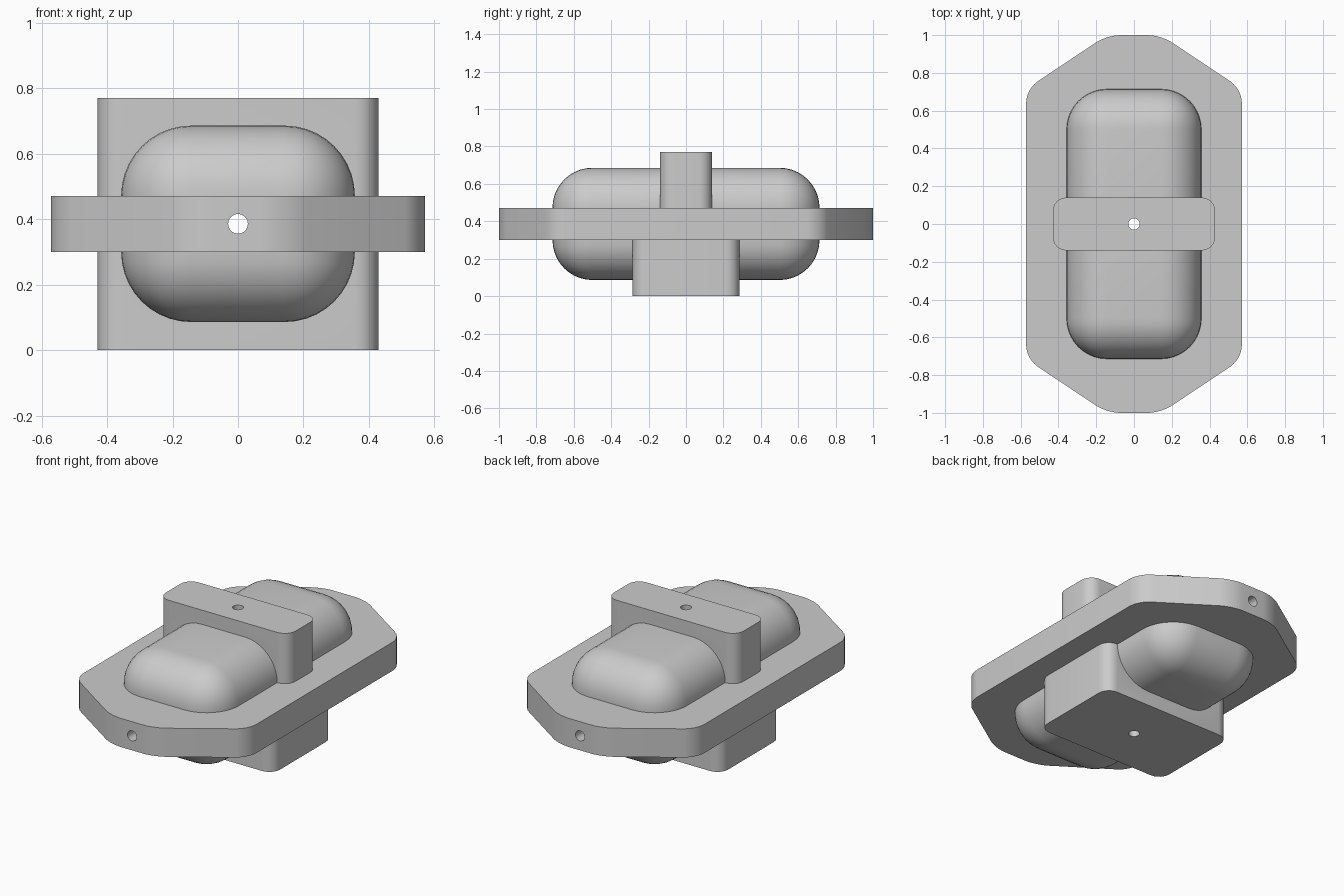
import bpy, bmesh, math
from mathutils import Matrix, Vector

if "Cube" in bpy.data.objects:
    bpy.data.objects.remove(bpy.data.objects["Cube"])

MID = 0.386  # height of the symmetry plane and of the lengthwise bore


def finish(bm, name):
    bmesh.ops.recalc_face_normals(bm, faces=bm.faces)
    mesh = bpy.data.meshes.new(name)
    bm.to_mesh(mesh)
    bm.free()
    ob = bpy.data.objects.new(name, mesh)
    bpy.context.collection.objects.link(ob)
    return ob


def prism(name, outline, z0, z1, radius=0.07):
    """Extruded outline with rounded vertical corners."""
    bm = bmesh.new()
    face = bm.faces.new([bm.verts.new((x, y, z0)) for x, y in outline])
    ext = bmesh.ops.extrude_face_region(bm, geom=[face])
    top = [g for g in ext["geom"] if isinstance(g, bmesh.types.BMVert)]
    bmesh.ops.translate(bm, verts=top, vec=(0, 0, z1 - z0))
    upright = [e for e in bm.edges if abs(e.verts[0].co.z - e.verts[1].co.z) > 0.01]
    bmesh.ops.bevel(bm, geom=upright, offset=radius, offset_type='OFFSET',
                    segments=6, profile=0.5, affect='EDGES')
    return finish(bm, name)


def rect(x, y):
    return [(-x, -y), (x, -y), (x, y), (-x, y)]


def rounded_box(name, half, radius, z):
    """Box with fully rounded edges and spherical corners."""
    bm = bmesh.new()
    bmesh.ops.create_cube(bm, size=2)
    bmesh.ops.scale(bm, verts=bm.verts, vec=half)
    bmesh.ops.translate(bm, verts=bm.verts, vec=(0, 0, z))
    bmesh.ops.bevel(bm, geom=bm.edges[:], offset=radius, segments=10,
                    profile=0.5, affect='EDGES')
    return finish(bm, name)


def drill(name, centre, axis):
    bm = bmesh.new()
    rot = Vector((0, 0, 1)).rotation_difference(Vector(axis)).to_matrix().to_4x4()
    bmesh.ops.create_cone(bm, cap_ends=True, segments=32, radius1=0.03,
                          radius2=0.03, depth=3,
                          matrix=Matrix.Translation(centre) @ rot)
    return finish(bm, name)


def combine(target, tool, operation):
    tool.hide_render = True
    mod = target.modifiers.new(tool.name, 'BOOLEAN')
    mod.operation, mod.solver, mod.object = operation, 'EXACT', tool
    bpy.context.view_layer.objects.active = target
    bpy.ops.object.modifier_apply(modifier=mod.name)
    bpy.data.objects.remove(tool)


# Long eight-sided plate
plate_outline = [(0.143, -1), (0.571, -0.714), (0.571, 0.714), (0.143, 1),
                 (-0.143, 1), (-0.571, 0.714), (-0.571, -0.714), (-0.143, -1)]
body = prism("connector_body", plate_outline, 0.30, 0.471)

# Rounded core, upper crossbar and lower block
combine(body, rounded_box("rounded_core", (0.357, 0.714, 0.30), 0.214, MID), 'UNION')
combine(body, prism("upper_crossbar", rect(0.429, 0.14), 0.42, 0.771), 'UNION')
combine(body, prism("lower_block", rect(0.429, 0.286), 0.0, 0.36), 'UNION')

# Lengthwise and vertical bores
combine(body, drill("long_bore", (0, 0, MID), (0, 1, 0)), 'DIFFERENCE')
combine(body, drill("vertical_bore", (0, 0, MID), (0, 0, 1)), 'DIFFERENCE')

bpy.ops.object.select_all(action='DESELECT')
body.select_set(True)
bpy.context.view_layer.objects.active = body
bpy.ops.object.shade_smooth_by_angle(angle=math.radians(30))
